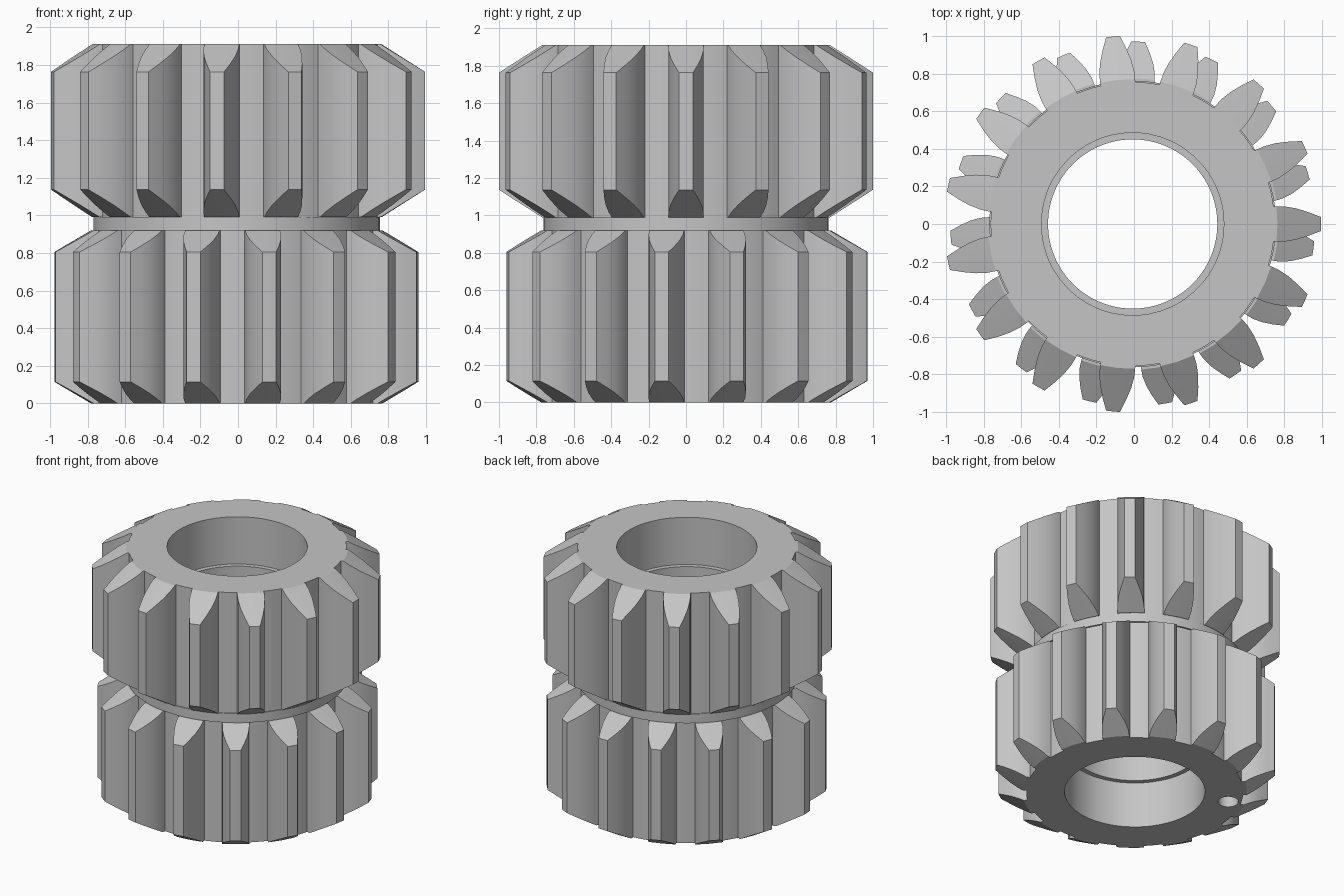
import bpy, bmesh
from math import radians, cos, sin, tau
from mathutils import Vector

cube = bpy.data.objects.get("Cube")
if cube:
    bpy.data.objects.remove(cube, do_unlink=True)

CENTRE = Vector((-0.007, 0, 0))
BORE = 0.485
TEETH = 15

steel = bpy.data.materials.new("steel_grey")
steel.use_nodes = True
steel.diffuse_color = (0.56, 0.56, 0.56, 1)
steel.node_tree.nodes["Principled BSDF"].inputs["Base Color"].default_value = steel.diffuse_color


def finish(name, bm):
    """Weld, orient and smooth a part."""
    bmesh.ops.remove_doubles(bm, verts=bm.verts, dist=0.0001)
    bmesh.ops.recalc_face_normals(bm, faces=bm.faces)
    mesh = bpy.data.meshes.new(name)
    bm.to_mesh(mesh)
    bm.free()
    mesh.materials.append(steel)
    obj = bpy.data.objects.new(name, mesh)
    obj.location = CENTRE
    bpy.context.collection.objects.link(obj)
    return obj


def smooth(obj):
    bpy.ops.object.select_all(action='DESELECT')
    obj.select_set(True)
    bpy.context.view_layer.objects.active = obj
    bpy.ops.object.shade_smooth_by_angle(angle=radians(22))


def polar(r, a, z):
    return Vector((r * cos(a), r * sin(a), z))


def gear(name, z0, z1, root, shoulder, tip, bevel, phase):
    """Spur gear with bevelled tooth ends and a round bore."""
    bm = bmesh.new()

    def quad(*points):
        bm.faces.new([bm.verts.new(p) for p in points])

    def ends(r):
        drop = bevel * max(0, (r - shoulder) / (tip - shoulder))
        return z0 + drop, z1 - drop

    def wall(p, q):
        (r, a), (s, b) = p, q
        quad(polar(r, a, ends(r)[0]), polar(s, b, ends(s)[0]),
             polar(s, b, ends(s)[1]), polar(r, a, ends(r)[1]))

    def caps(p, q, s, t):
        for side in (0, 1):
            quad(*[polar(r, a, ends(r)[side]) for r, a in (p, q, s, t)])

    # Tooth outline: radius and half width from root to tip
    span = tip - shoulder
    outline = [(root, .093), (shoulder, .094), (shoulder + span * .2, .093),
               (shoulder + span * .45, .083), (shoulder + span * .72, .063), (tip, .037)]
    pitch = tau / TEETH
    for i in range(TEETH):
        mid = phase + i * pitch
        rows = [[(r, mid + k * w / r) for k in (-1, 0, 1)] for r, w in outline]
        for low, high in zip(rows, rows[1:]):
            wall(low[0], high[0])
            wall(low[2], high[2])
            for k in (0, 1):
                caps(low[k], low[k + 1], high[k + 1], high[k])
        for k in (0, 1):
            wall(rows[-1][k], rows[-1][k + 1])

        # Root gap, body ring and bore
        half = outline[0][1] / root
        gap = pitch - 2 * half
        angles = [mid - half, mid] + [mid + half + gap * k / 3 for k in range(4)]
        for k, (a, b) in enumerate(zip(angles, angles[1:])):
            caps((BORE, a), (BORE, b), (root, b), (root, a))
            wall((BORE, a), (BORE, b))
            if k > 1:
                wall((root, a), (root, b))
    return finish(name, bm)


def ring(name, inner, outer, z0, z1, sides=96):
    bm = bmesh.new()
    section = [(inner, z0), (outer, z0), (outer, z1), (inner, z1)]
    for i in range(sides):
        a, b = tau * i / sides, tau * (i + 1) / sides
        for k in range(4):
            (r, z), (s, w) = section[k], section[(k + 1) % 4]
            bm.faces.new([bm.verts.new(p) for p in
                          (polar(r, a, z), polar(s, a, w), polar(s, b, w), polar(r, b, z))])
    return finish(name, bm)


upper = gear("upper_gear", 0.99, 1.91, 0.755, 0.77, 1.002, 0.147, 0)
lower = gear("lower_gear", 0, 0.92, 0.75, 0.775, 0.97, 0.115, radians(16.3))
collar = ring("middle_collar", BORE, 0.762, 0.92, 0.99)
sleeve = ring("bore_sleeve", 0.45, 0.5, 0.35, 1.55)

# Blind pin hole in the underside
bpy.ops.mesh.primitive_cylinder_add(vertices=32, radius=0.07, depth=0.4,
                                    location=CENTRE + polar(0.66, radians(152), 0))
cutter = bpy.context.object
cutter.name = "pin_hole_cutter"
cutter.hide_render = True
cutter.data.materials.append(steel)
cut = lower.modifiers.new("pin_hole", 'BOOLEAN')
cut.operation = 'DIFFERENCE'
cut.solver = 'EXACT'
cut.object = cutter
bpy.context.view_layer.objects.active = lower
bpy.ops.object.modifier_apply(modifier=cut.name)
bpy.data.objects.remove(cutter, do_unlink=True)

for part in (upper, lower, collar, sleeve):
    smooth(part)
